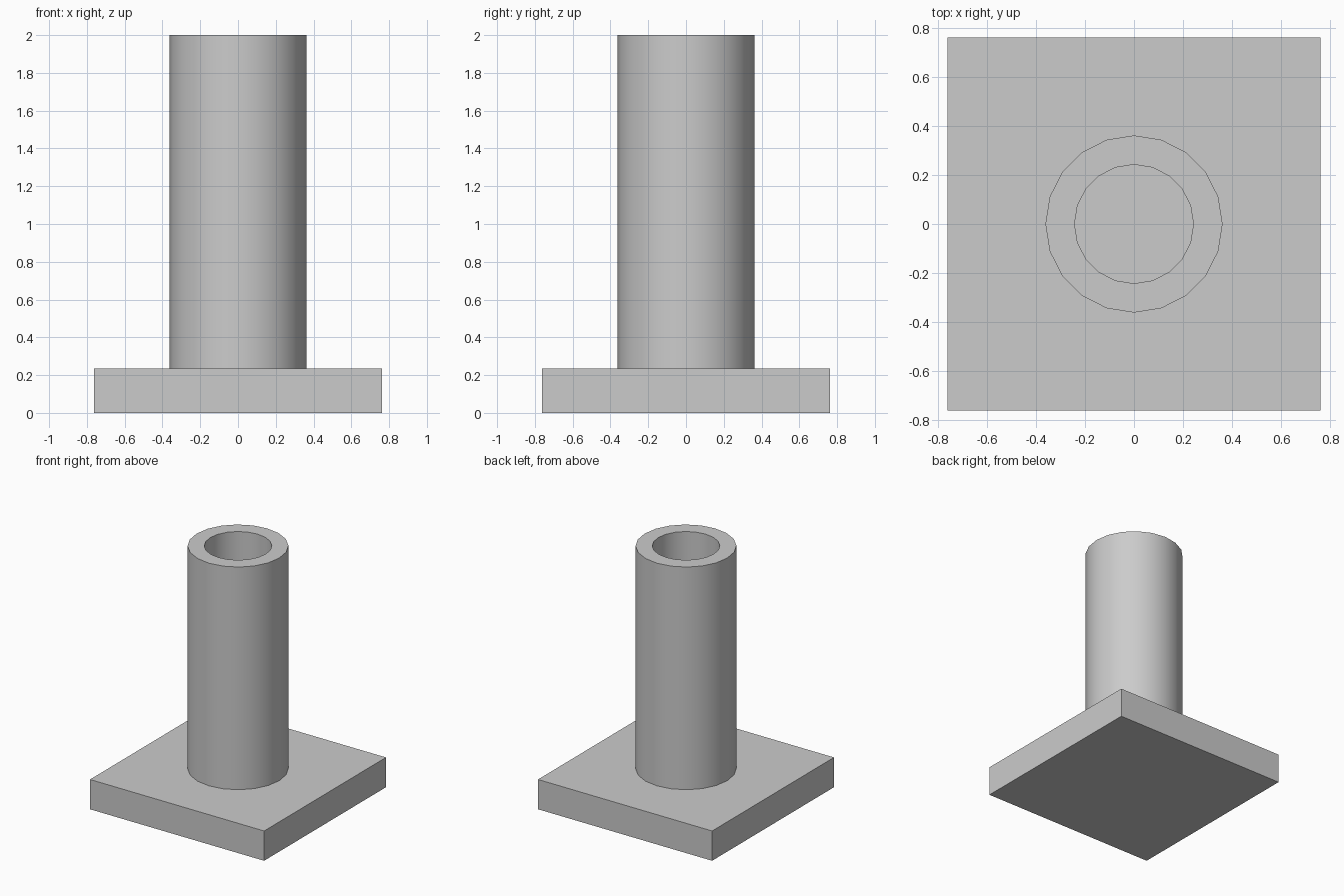
import bpy
import bmesh
from math import cos, sin, tau, radians

PLATE_HALF, PLATE_TOP = 0.763, 0.236
TUBE_TOP, OUTER, INNER, SIDES = 2.0, 0.362, 0.243, 20

cube = bpy.data.objects.get("Cube")
if cube:
    bpy.data.objects.remove(cube, do_unlink=True)

# Single grey finish
grey = bpy.data.materials.new("plain_grey")
grey.use_nodes = True
colour = (0.6, 0.6, 0.6, 1)
grey.diffuse_color = colour
grey.node_tree.nodes["Principled BSDF"].inputs["Base Color"].default_value = colour


def add_object(name, bm):
    bmesh.ops.recalc_face_normals(bm, faces=bm.faces)
    mesh = bpy.data.meshes.new(name)
    bm.to_mesh(mesh)
    bm.free()
    mesh.materials.append(grey)
    obj = bpy.data.objects.new(name, mesh)
    bpy.context.collection.objects.link(obj)
    return obj


def ring(bm, radius, z):
    return [bm.verts.new((radius * cos(tau * i / SIDES), radius * sin(tau * i / SIDES), z))
            for i in range(SIDES)]


# Square base plate
bm = bmesh.new()
bmesh.ops.create_cube(bm, size=1)
bmesh.ops.scale(bm, vec=(2 * PLATE_HALF, 2 * PLATE_HALF, PLATE_TOP), verts=bm.verts)
bmesh.ops.translate(bm, vec=(0, 0, PLATE_TOP / 2), verts=bm.verts)
add_object("base_plate", bm)

# Hollow tube standing on the plate, open at the top
bm = bmesh.new()
profile = [(OUTER, PLATE_TOP), (OUTER, TUBE_TOP), (INNER, TUBE_TOP), (INNER, PLATE_TOP)]
rings = [ring(bm, r, z) for r, z in profile]
for low, high in zip(rings, rings[1:]):
    for i in range(SIDES):
        j = (i + 1) % SIDES
        bm.faces.new((low[i], low[j], high[j], high[i]))
bmesh.ops.recalc_face_normals(bm, faces=bm.faces)
tube = add_object("tube", bm)

# Smooth walls with crisp rims
bpy.ops.object.select_all(action="DESELECT")
tube.select_set(True)
bpy.context.view_layer.objects.active = tube
bpy.ops.object.shade_smooth_by_angle(angle=radians(30))
